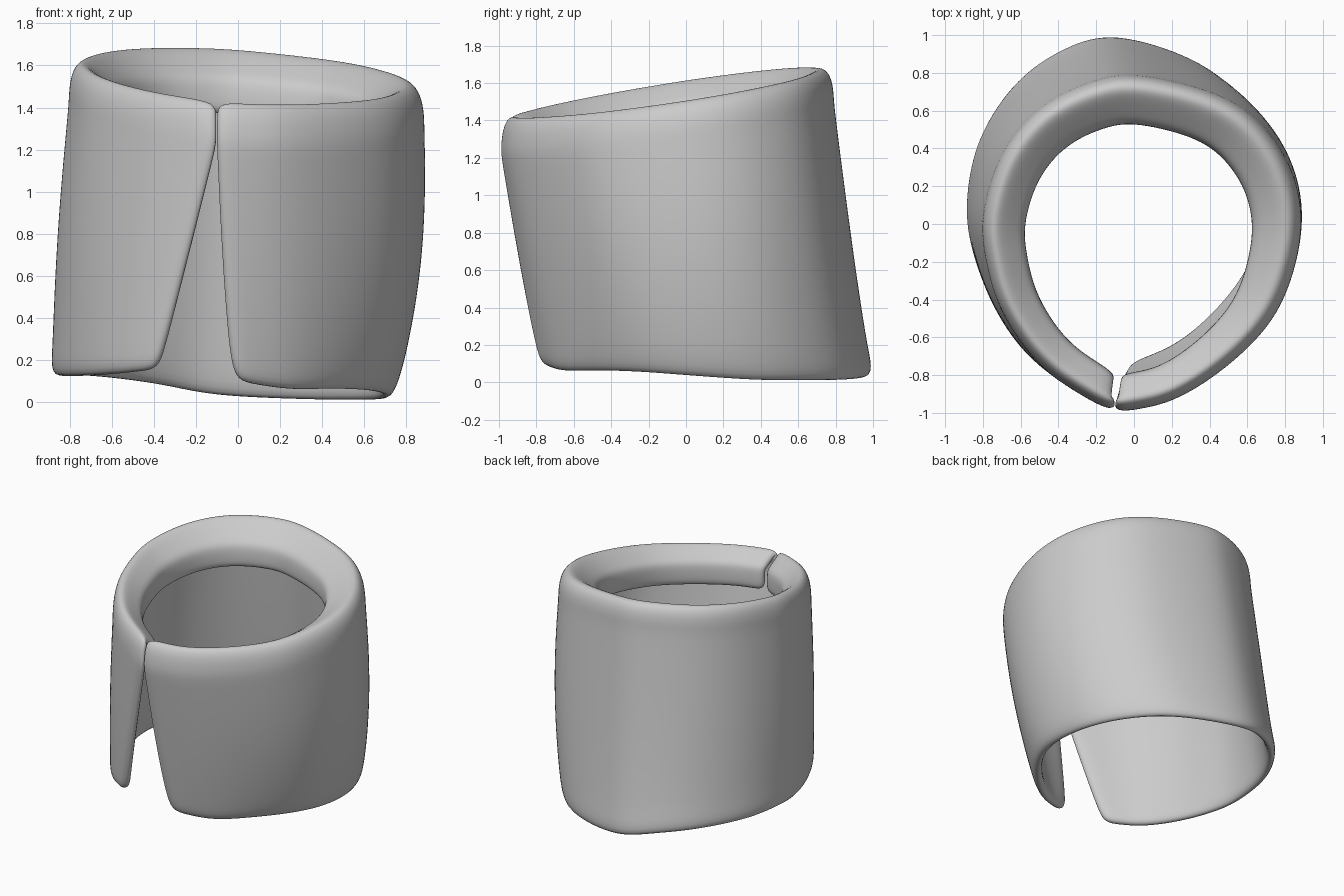
import bpy, math
from mathutils import Vector

if "Cube" in bpy.data.objects:
    bpy.data.objects.remove(bpy.data.objects["Cube"])

# Outer outlines, counterclockwise from the right edge of the slit to the left edge
TOP = [(-.1, -1), (.2, -.94), (.5, -.75), (.74, -.5), (.86, -.2), (.885, .1),
       (.78, .4), (.52, .66), (.05, .79), (-.22, .76), (-.5, .62), (-.7, .38),
       (-.8, .07), (-.79, -.17), (-.7, -.47), (-.47, -.78), (-.115, -1)]
HEM = [(0, -.79, .09), (.25, -.68, .05), (.47, -.49, .05), (.65, -.24, .04),
       (.73, .03, .02), (.71, .35, 0), (.58, .63, 0), (.33, .87, .01),
       (-.1, 1.01, .035), (-.4, .93, .09), (-.65, .74, .12), (-.83, .45, .13),
       (-.89, .15, .13), (-.87, -.1, .12), (-.76, -.4, .12), (-.6, -.65, .13),
       (-.4, -.8, .15)]
# Rolled rim profile: scale of the outline, height relative to the crest
RIM = [(.998, -.14), (.985, -.07), (.955, -.02), (.91, 0), (.85, -.03),
       (.78, -.075), (.735, -.105), (.714, -.14), (.71, -.21), (.715, -.29)]
COLS, ROWS = 36, 10


def spline(points, u):
    """Smooth point at u in 0..1 along an open outline."""
    p = [Vector(q).to_3d() for q in points]
    p = [2 * p[0] - p[1]] + p + [2 * p[-1] - p[-2]]
    s = u * (len(points) - 1)
    i = min(int(s), len(points) - 2)
    t = s - i
    a, b, c, d = p[i:i + 4]
    return .5 * (2 * b + (c - a) * t + (2 * a - 5 * b + 4 * c - d) * t * t
                 + (3 * b - a - 3 * c + d) * t ** 3)


def rim_point(top, scale, dz):
    cx, cy = -.02, -.12
    ys = scale if top.y > cy else 1 - (1 - scale) * .8
    x, y = cx + (top.x - cx) * scale, cy + (top.y - cy) * ys
    return Vector((x, y, 1.57 + .155 * y - .07 * x + dz))


verts = []
for c in range(COLS + 1):
    u = c / COLS
    top, hem = spline(TOP, u), spline(HEM, u)
    top.z = rim_point(top, 1, -.2).z
    # wall from hem up to the roll
    for r in range(ROWS + 1):
        t = r / ROWS
        p = hem.lerp(top, t)
        p.x = hem.x + (top.x - hem.x) * t ** (.55 + .35 * u)
        p.y = hem.y + (top.y - hem.y) * t ** .85
        bulge = math.sin(math.pi * t)
        p.x += bulge * (.05 * max(p.x, 0) + .02 * min(p.x, 0))
        verts.append(p)
    # roll and inner lip
    verts += [rim_point(top, s, dz) for s, dz in RIM]

n = ROWS + 1 + len(RIM)
faces = [(c * n + r, (c + 1) * n + r, (c + 1) * n + r + 1, c * n + r + 1)
         for c in range(COLS) for r in range(n - 1)]
mesh = bpy.data.meshes.new("slit_cuff")
mesh.from_pydata(verts, [], faces)
cuff = bpy.data.objects.new("slit_cuff", mesh)
bpy.context.collection.objects.link(cuff)

# Cloth thickness, then subdivision rounds the cut edges
solid = cuff.modifiers.new("thickness", 'SOLIDIFY')
solid.thickness = .07
solid.offset = -1
soft = cuff.modifiers.new("soft_edges", 'SUBSURF')
soft.levels = soft.render_levels = 2

bpy.context.view_layer.objects.active = cuff
cuff.select_set(True)
bpy.ops.object.shade_smooth()
